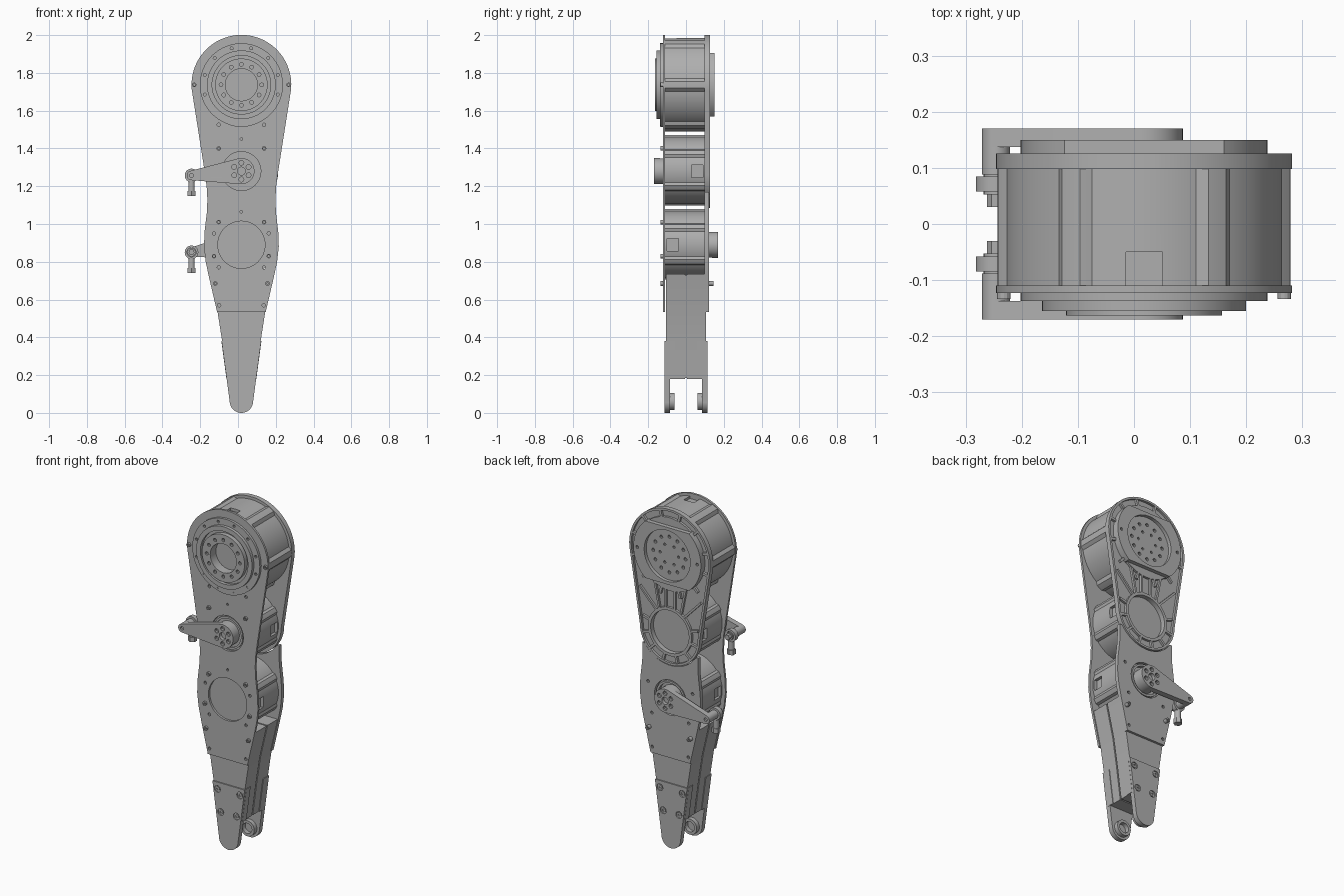
import bpy, bmesh, math
from math import sin, cos, pi, radians
from mathutils import Matrix, Vector

if "Cube" in bpy.data.objects:
    bpy.data.objects.remove(bpy.data.objects["Cube"])

CX = 0.018                      # centre line of the limb
HEAD, MID, LOW = 1.737, 1.28, 0.89   # heights of the three motor axes
HEAD_R = 0.264

grey = bpy.data.materials.new("plain_grey")
grey.use_nodes = True
grey.diffuse_color = (0.43, 0.43, 0.43, 1)
grey.node_tree.nodes["Principled BSDF"].inputs["Base Color"].default_value = (0.43, 0.43, 0.43, 1)
parts = []


def register(name, mesh):
    ob = bpy.data.objects.new(name, mesh)
    bpy.context.collection.objects.link(ob)
    mesh.materials.clear()
    mesh.materials.append(grey)
    parts.append(ob)
    return ob


def plate(name, loops, y0, y1):
    """Fill nested outlines (x, z) and extrude them from y0 to y1."""
    cu = bpy.data.curves.new(name, "CURVE")
    cu.dimensions, cu.fill_mode = "2D", "BOTH"
    cu.extrude = abs(y1 - y0) / 2
    for loop in loops:
        sp = cu.splines.new("POLY")
        sp.points.add(len(loop) - 1)
        for p, (x, z) in zip(sp.points, loop):
            p.co = (x, z, 0, 1)
        sp.use_cyclic_u = True
    tmp = bpy.data.objects.new("tmp", cu)
    bpy.context.collection.objects.link(tmp)
    dg = bpy.context.evaluated_depsgraph_get()
    mesh = bpy.data.meshes.new_from_object(tmp.evaluated_get(dg))
    bpy.data.objects.remove(tmp)
    mesh.transform(Matrix.Translation((CX, (y0 + y1) / 2, 0)) @ Matrix.Rotation(pi / 2, 4, "X"))
    bm = bmesh.new()
    bm.from_mesh(mesh)
    bmesh.ops.remove_doubles(bm, verts=bm.verts, dist=1e-5)
    bmesh.ops.recalc_face_normals(bm, faces=bm.faces)
    bm.to_mesh(mesh)
    bm.free()
    return register(name, mesh)


def arc(x, z, r, a0, a1, n):
    return [(x + r * cos(a0 + (a1 - a0) * i / n), z + r * sin(a0 + (a1 - a0) * i / n)) for i in range(n + 1)]


def circle(x, z, r, n=48):
    return arc(x, z, r, 0, 2 * pi, n)[:-1]


def ring_of(z, r, count, hole, start=0.0, x=0.0):
    return [circle(x + r * cos(start + 2 * pi * i / count), z + r * sin(start + 2 * pi * i / count), hole, 10)
            for i in range(count)]


def hull(x1, z1, r1, x2, z2, r2):
    phi, d = math.atan2(z2 - z1, x2 - x1), math.hypot(x2 - x1, z2 - z1)
    a = math.acos((r1 - r2) / d)
    return arc(x1, z1, r1, phi + a, phi + 2 * pi - a, 28) + arc(x2, z2, r2, phi - a, phi + a, 16)


# Half widths of the limb from the foot up to the head
SIDE = [(0.062, 0.06), (0.105, 0.38), (0.13, 0.54), (0.172, 0.72), (0.189, 0.80), (0.198, 0.88),
        (0.195, 0.96), (0.183, 1.06), (0.18, 1.13), (0.184, 1.2), (0.195, 1.28), (0.261, 1.70)]


def width(z, inset, foot):
    if foot and z < foot[0]:
        return math.sqrt(max(0, (foot[1] - inset) ** 2 - (foot[0] - z) ** 2))
    if z > SIDE[-1][1]:
        return math.sqrt(max(0, (HEAD_R - inset) ** 2 - (z - HEAD) ** 2))
    for (w0, z0), (w1, z1) in zip(SIDE, SIDE[1:]):
        if z <= z1:
            return w0 + (w1 - w0) * (z - z0) / (z1 - z0) - inset


def outline(lo, hi, inset=0.0, foot=None, top=()):
    keys = [z for w, z in SIDE] + [p[1] for p in arc(0, HEAD, HEAD_R - inset, -0.1, pi / 2, 28)]
    if foot:
        lo = foot[0] - foot[1] + inset
        keys += [p[1] for p in arc(0, foot[0], foot[1] - inset, -pi / 2, 0, 16)]
    zs = sorted({round(z, 5) for z in keys if lo + 1e-4 < z < hi - 1e-4} | {lo, hi})
    right = [(width(z, inset, foot), z) for z in zs]
    left = [(-w, z) for w, z in reversed(right) if w > 1e-4]
    return right + list(top) + left


def box(name, size, loc):
    bm = bmesh.new()
    bmesh.ops.create_cube(bm, size=1, matrix=Matrix.Translation(loc) @ Matrix.Diagonal((*size, 1)))
    mesh = bpy.data.meshes.new(name)
    bm.to_mesh(mesh)
    bm.free()
    return register(name, mesh)


def bar(name, p, q, w, y0, y1):
    d = Vector((q[0] - p[0], q[1] - p[1])).normalized() * (w / 2)
    plate(name, [[(p[0] - d.y, p[1] + d.x), (p[0] + d.y, p[1] - d.x),
                  (q[0] + d.y, q[1] - d.x), (q[0] - d.y, q[1] + d.x)]], y0, y1)


def drum(name, z, r, rib, phase, notches):
    """Motor can with six raised ribs and square connector pockets."""
    pts = []
    for i in range(180):
        a = 2 * pi * i / 180
        off = abs((a - phase + pi / 6) % (pi / 3) - pi / 6)
        rad = r + rib * min(1, max(0, (0.13 - off) / 0.05))
        pts.append((rad * cos(a), z + rad * sin(a)))
    ob = plate(name, [pts], -0.11, 0.098)
    for x, y, zz in notches:
        cutter = box("pocket_cutter", (0.065, 0.06, 0.065), (CX + x, y, zz))
        cutter.hide_render = True
        mod = ob.modifiers.new("pocket", "BOOLEAN")
        mod.object, mod.solver = cutter, "EXACT"
        bpy.context.view_layer.objects.active = ob
        bpy.ops.object.modifier_apply(modifier=mod.name)
        parts.remove(cutter)
        bpy.data.objects.remove(cutter)


# Motors
drum("head_motor", HEAD, 0.247, 0.014, 0, [(0, -0.08, 2.0)])
drum("middle_motor", MID + 0.005, 0.177, 0.01, pi / 6, [(s * 0.19, 0.06, MID) for s in (1, -1)])
drum("lower_motor", LOW + 0.003, 0.177, 0.01, pi / 6, [(s * 0.19, -0.07, LOW) for s in (1, -1)])

# Front plate with its openings and small screw holes
holes = [circle(s * x, z, 0.009, 10) for s in (1, -1) for x, z in
         ((0.12, 1.525), (0.12, 0.77), (0.145, 0.95), (0.118, 0.57))]
holes += [circle(0, z, 0.007, 10) for z in (1.45, 1.065)]
plate("front_plate", [outline(0.535, 2.0), circle(0, HEAD, 0.085), circle(0, MID, 0.103),
                      circle(0, LOW, 0.125)] + holes, -0.123, -0.11)
for s in (1, -1):
    for x, z in ((0.12, 1.4), (0.12, 1.01), (0.145, 0.83), (0.138, 0.685), (0.25, HEAD)):
        plate("front_screw", [circle(s * x, z, 0.012, 12), circle(s * x, z, 0.006, 6)], -0.134, -0.12)
    plate("rear_screw", [circle(s * 0.135, 0.685, 0.012, 12), circle(s * 0.135, 0.685, 0.006, 6)], 0.115, 0.145)

# Front bearing stack on the head
plate("head_flange", [circle(0, HEAD, 0.22, 64), circle(0, HEAD, 0.085)]
      + ring_of(HEAD, 0.2, 12, 0.008, pi / 12), -0.137, -0.12)
plate("bearing_ring", [circle(0, HEAD, 0.182, 64), circle(0, HEAD, 0.155, 64)], -0.155, -0.13)
plate("output_ring", [circle(0, HEAD, 0.139, 64), circle(0, HEAD, 0.085)]
      + ring_of(HEAD, 0.108, 12, 0.01), -0.163, -0.13)
plate("flange_lug", [arc(0, HEAD - 0.03, 0.193, -pi * 0.83, -pi * 0.17, 24)], -0.135, -0.12)

# Rear frame: floor, rim, rings and ribs
foot = (MID, 0.195)
plate("rear_frame_floor", [outline(0, 2.0, 0, foot), circle(0, MID, 0.125)], 0.098, 0.112)
plate("rear_frame_rim", [outline(0, 2.0, 0, foot), outline(0, HEAD + HEAD_R - 0.013, 0.013, foot)], 0.11, 0.126)
plate("rear_motor_ring", [circle(0, MID, 0.142), circle(0, MID, 0.125)], 0.11, 0.126)
plate("rear_head_ring", [circle(0, HEAD, 0.215, 64), circle(0, HEAD, 0.15)], 0.11, 0.126)
for i in range(12):
    c, s = cos(pi * i / 6 + pi / 12), sin(pi * i / 6 + pi / 12)
    bar("head_rib", (0.21 * c, HEAD + 0.21 * s), (0.255 * c, HEAD + 0.255 * s), 0.014, 0.11, 0.125)
    if s < 0.5:
        bar("motor_rib", (0.138 * c, MID + 0.138 * s), (0.186 * c, MID + 0.186 * s), 0.014, 0.11, 0.125)
for s in (1, -1):
    bar("spine_rib", (s * 0.03, 1.415), (s * 0.03, 1.53), 0.012, 0.11, 0.125)
    bar("diagonal_rib", (s * 0.09, 1.385), (s * 0.2, 1.5), 0.012, 0.11, 0.125)
    bar("diagonal_rib", (s * 0.07, 1.4), (s * 0.1, 1.55), 0.012, 0.11, 0.125)

# Rear head cover with a recessed bolt face
cap = math.asin(0.168 / 0.22)
plate("rear_cover", [arc(0, HEAD, 0.22, -cap, cap, 20) + arc(0, HEAD, 0.22, pi - cap, pi + cap, 20),
                     circle(0, HEAD, 0.15)] + [circle(s * 0.195, HEAD, 0.009, 10) for s in (1, -1)], 0.112, 0.15)
plate("rear_cover_face", [circle(0, HEAD, 0.15)] + ring_of(HEAD, 0.105, 12, 0.01)
      + ring_of(HEAD, 0.06, 6, 0.008), 0.11, 0.13)

# Rear lower plate, hollowed to clear the frame above
scoop = arc(0, MID, 0.2, radians(-33.4), radians(-146.6), 20)
plate("rear_lower_plate", [outline(0.535, 1.17, 0, None, scoop), circle(0, LOW, 0.103)] + holes[1:4] + holes[5:8],
      0.098, 0.121)

# Lower spar in two halves and the forked end
for s in (1, -1):
    plate("spar_half", [outline(0.18, 0.735, 0.003)], s * 0.004, s * 0.107)
    bolts = [circle(t * x, z, 0.02, 16) for t in (1, -1) for x, z in ((0.073, 0.34), (0.051, 0.21))]
    plate("fork_prong", [outline(0, 0.38, 0, (0.062, 0.062))] + bolts, s * 0.085, s * 0.114)
    plate("fork_cheek", [outline(0.18, 0.38, -0.001)], s * 0.06, s * 0.1)
    plate("fork_bushing", [circle(0, 0.06, 0.046), circle(0, 0.06, 0.03)], s * 0.06, s * 0.09)
    for x, z in ((0.073, 0.34), (0.051, 0.21)):
        for t in (1, -1):
            plate("fork_bolt", [circle(t * x, z, 0.013, 16), circle(t * x, z, 0.007, 6)], s * 0.1, s * 0.112)
plate("spar_core", [outline(0.185, 0.73, 0.01)], -0.01, 0.01)


def lever(side, z, tip_z, s):
    """Crank arm, hub and hanging rod end on one face (s is the y sign)."""
    tx = -0.264
    plate(side + "_lever_arm", [hull(0, z, 0.069, tx, tip_z, 0.025), circle(0, z, 0.021, 20),
                                circle(tx, tip_z, 0.01, 12)] + ring_of(z, 0.044, 6, 0.013, pi / 6), s * 0.137, s * 0.17)
    plate(side + "_lever_hub", [circle(0, z, 0.068)], s * 0.09, s * 0.15)
    plate(side + "_hub_ring", [circle(0, z, 0.095), circle(0, z, 0.083)], s * 0.09, s * 0.117)
    plate(side + "_lever_boss", [circle(tx, tip_z, 0.025, 24)], s * 0.088, s * 0.16)
    plate(side + "_rod_eye", [circle(tx, tip_z, 0.036, 32), circle(tx, tip_z, 0.024, 24)], s * 0.058, s * 0.085)
    plate(side + "_rod_ball", [circle(tx, tip_z, 0.022, 24)], s * 0.053, s * 0.09)
    plate(side + "_rod_nut", [circle(tx, tip_z, 0.016, 6)], s * 0.03, s * 0.055)
    for name, r, n, z0, z1 in (("_rod_stem", 0.017, 24, 0.11, 0.03), ("_rod_socket", 0.024, 6, 0.11, 0.082)):
        bm = bmesh.new()
        bmesh.ops.create_cone(bm, cap_ends=True, segments=n, radius1=r, radius2=r, depth=z0 - z1,
                              matrix=Matrix.Translation((CX + tx, s * 0.071, tip_z - (z0 + z1) / 2)))
        mesh = bpy.data.meshes.new(side + name)
        bm.to_mesh(mesh)
        bm.free()
        register(side + name, mesh)


lever("front", MID, 1.257, -1)
lever("rear", LOW, 0.85, 1)

# Smooth the round walls and keep edges crisp
bpy.ops.object.select_all(action="DESELECT")
for ob in parts:
    ob.select_set(True)
bpy.context.view_layer.objects.active = parts[0]
bpy.ops.object.shade_smooth_by_angle(angle=radians(25))
